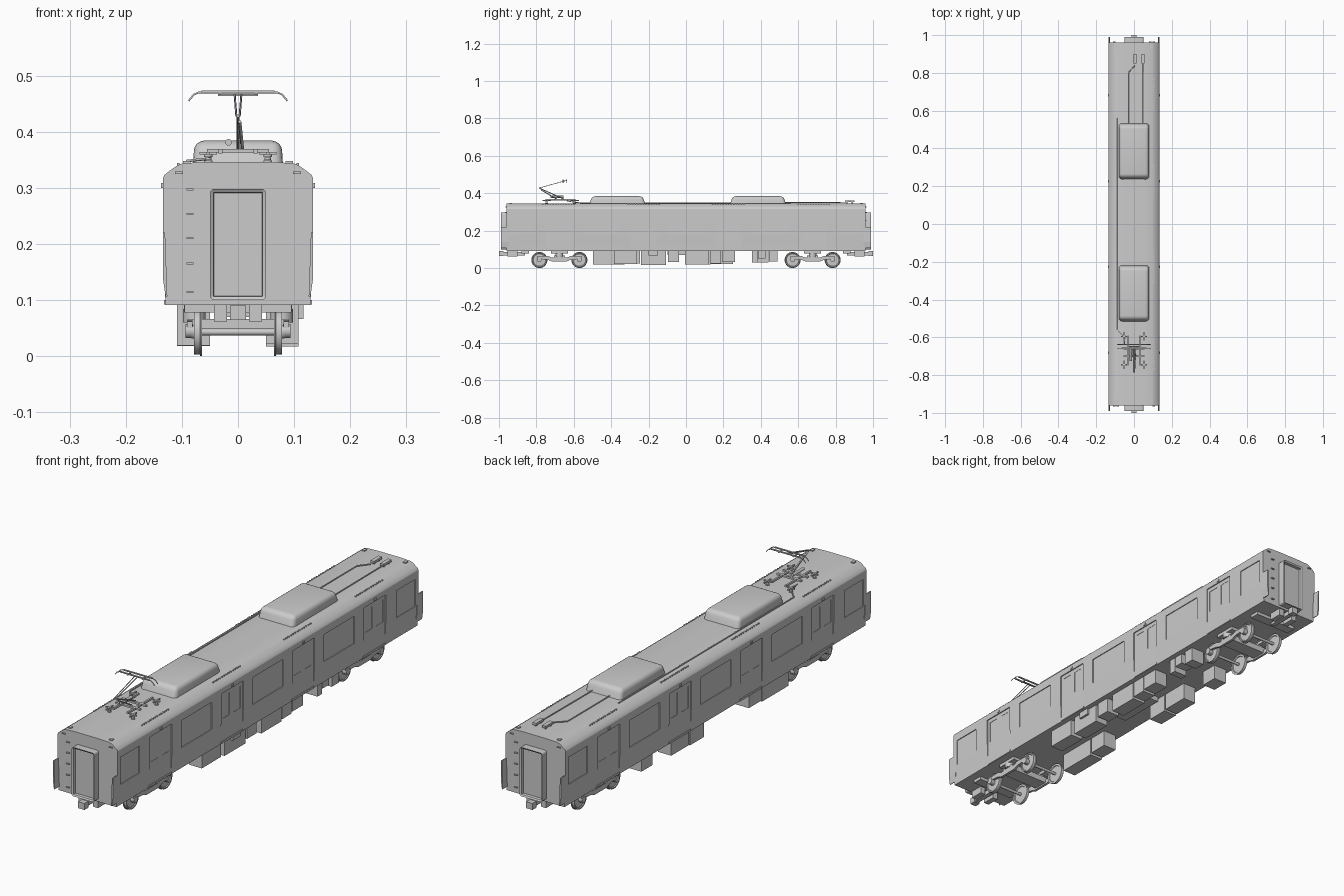
import bpy, bmesh, math
from mathutils import Matrix, Vector

if "Cube" in bpy.data.objects:
    bpy.data.objects.remove(bpy.data.objects["Cube"])


def finish(name, bm, smooth=None):
    bmesh.ops.recalc_face_normals(bm, faces=bm.faces)
    me = bpy.data.meshes.new(name)
    bm.to_mesh(me)
    bm.free()
    ob = bpy.data.objects.new(name, me)
    bpy.context.collection.objects.link(ob)
    if smooth:
        activate(ob)
        bpy.ops.object.shade_smooth_by_angle(angle=math.radians(smooth))
    return ob


def activate(ob):
    bpy.ops.object.select_all(action='DESELECT')
    ob.select_set(True)
    bpy.context.view_layer.objects.active = ob


def add_box(bm, x0, x1, y0, y1, z0, z1):
    size = Vector((abs(x1 - x0), abs(y1 - y0), abs(z1 - z0), 1))
    mat = Matrix.Translation(((x0 + x1) / 2, (y0 + y1) / 2, (z0 + z1) / 2)) @ Matrix.Diagonal(size)
    return bmesh.ops.create_cube(bm, size=1, matrix=mat)['verts']


def boxes(name, items):
    bm = bmesh.new()
    for b in items:
        add_box(bm, *b)
    return finish(name, bm)


def cylinders(name, items, axis='Z', sides=16):
    """items: (x, y, z, radius, length), centred"""
    rot = {'X': Matrix.Rotation(math.pi / 2, 4, 'Y'), 'Y': Matrix.Rotation(math.pi / 2, 4, 'X'),
           'Z': Matrix.Identity(4)}[axis]
    bm = bmesh.new()
    for x, y, z, r, l in items:
        bmesh.ops.create_cone(bm, cap_ends=True, segments=sides, radius1=r, radius2=r, depth=l,
                              matrix=Matrix.Translation((x, y, z)) @ rot)
    return finish(name, bm, 40)


def tubes(name, paths, r):
    cu = bpy.data.curves.new(name, 'CURVE')
    cu.dimensions, cu.bevel_depth, cu.bevel_resolution, cu.use_fill_caps = '3D', r, 1, True
    for path in paths:
        sp = cu.splines.new('POLY')
        sp.points.add(len(path) - 1)
        for p, co in zip(sp.points, path):
            p.co = (*co, 1)
    ob = bpy.data.objects.new(name, cu)
    bpy.context.collection.objects.link(ob)
    activate(ob)
    bpy.ops.object.convert(target='MESH')
    return bpy.context.object


def cut(target, items):
    cutter = boxes('cutter', items)
    mod = target.modifiers.new('cut', 'BOOLEAN')
    mod.operation, mod.object, mod.solver = 'DIFFERENCE', cutter, 'EXACT'
    activate(target)
    bpy.ops.object.modifier_apply(modifier=mod.name)
    bpy.data.objects.remove(cutter)


S = (-1, 1)
DOORS = (-0.682, -0.227, 0.227, 0.682)

# Car body: cross-section extruded along y
half = [(0.129, 0.091), (0.131, 0.13), (0.134, 0.19), (0.134, 0.317), (0.131, 0.323),
        (0.121, 0.331), (0.108, 0.340), (0.098, 0.344), (0.05, 0.346)]
section = half + [(-x, z) for x, z in reversed(half)]
bm = bmesh.new()
f = bm.faces.new([bm.verts.new((x, -0.96, z)) for x, z in section])
ext = bmesh.ops.extrude_face_region(bm, geom=[f])
bmesh.ops.translate(bm, vec=(0, 1.92, 0), verts=[v for v in ext['geom'] if isinstance(v, bmesh.types.BMVert)])
body = finish('car_body', bm)

# Recessed windows and doors, then the panes in each door leaf
windows = [(-0.88, 0.06), (-0.455, 0.097), (0, 0.097), (0.455, 0.097), (0.88, 0.06)]
cut(body, [(s * 0.1305, s * 0.16, y - w, y + w, 0.176, 0.286) for s in S for y, w in windows] +
          [(s * 0.1298, s * 0.16, y - 0.07, y + 0.07, 0.1, 0.296) for s in S for y in DOORS])
cut(body, [(s * 0.1285, s * 0.16, y + t * 0.035 - 0.022, y + t * 0.035 + 0.022, 0.19, 0.28)
           for s in S for y in DOORS for t in S])
activate(body)
bpy.ops.object.shade_smooth_by_angle(angle=math.radians(25))

# Door sills, door lamps and short drip dashes along the roof edge
boxes('door_sills', [(s * 0.126, s * 0.132, y - 0.07, y + 0.07, 0.092, 0.1) for s in S for y in DOORS])
boxes('door_lamps', [(s * 0.132, s * 0.137, y - 0.006, y + 0.006, 0.3, 0.309) for s in S for y in DOORS])
boxes('roof_edge_dashes', [(s * 0.104, s * 0.109, y + k * 0.014 - 0.003, y + k * 0.014 + 0.003, 0.338, 0.344)
                           for s in S for y in DOORS for k in range(-6, 7)])

# Gangway at each end: rounded frame with recessed door
for s, label in ((-1, 'front'), (1, 'rear')):
    bm = bmesh.new()
    add_box(bm, -0.05, 0.05, s * 0.955, s * 0.99, 0.1, 0.298)
    bmesh.ops.bevel(bm, geom=[e for e in bm.edges if abs(e.verts[0].co.y - e.verts[1].co.y) > 0.01],
                    offset=0.008, segments=3, affect='EDGES', profile=0.5)
    bm.normal_update()
    face = max(bm.faces, key=lambda f: f.calc_center_median().y * s)
    bmesh.ops.inset_region(bm, faces=[face], thickness=0.006)
    bmesh.ops.translate(bm, vec=(0, -s * 0.004, 0), verts=face.verts)
    bmesh.ops.inset_region(bm, faces=[face], thickness=0.001)
    bmesh.ops.translate(bm, vec=(0, -s * 0.012, 0), verts=face.verts)
    finish(label + '_gangway', bm, 40)

# Side fins at the body corners, tapered toward the foot
bm = bmesh.new()
for sx in S:
    for sy in S:
        pts = [(0.134, 0.22), (0.130, 0.22), (0.126, 0.106), (0.129, 0.106), (0.134, 0.14)]
        f = bm.faces.new([bm.verts.new((sx * x, sy * 0.95, z)) for x, z in pts])
        ext = bmesh.ops.extrude_face_region(bm, geom=[f])
        bmesh.ops.translate(bm, vec=(0, sy * 0.04, 0),
                            verts=[v for v in ext['geom'] if isinstance(v, bmesh.types.BMVert)])
finish('corner_fins', bm)

# Climbing steps on the ends and grab bars on the roof corners
boxes('end_steps', [(-0.092 * -s, -0.079 * -s, s * 0.958, s * 0.967, z - 0.0015, z + 0.0015)
                    for s in S for z in (0.115, 0.165, 0.21, 0.254, 0.297)])
boxes('roof_grabs', [(t * 0.098, t * 0.112, s * 0.935, s * 0.965, 0.325, 0.329) for s in S for t in S])
boxes('roof_corner_steps', [(t * 0.085, t * 0.098, s * 0.93, s * 0.945, 0.343, 0.348) for s in S for t in S])

# Air conditioners
for y, label in ((-0.367, 'front'), (0.385, 'rear')):
    bm = bmesh.new()
    vs = add_box(bm, -0.08, 0.08, y - 0.149, y + 0.149, 0.343, 0.384)
    for v in vs:
        if v.co.z > 0.36:
            v.co.y = y + (v.co.y - y) * 0.91
            v.co.x *= 0.97
    bmesh.ops.bevel(bm, geom=[e for e in bm.edges if min(v.co.z for v in e.verts) > 0.36 or
                              abs(e.verts[0].co.z - e.verts[1].co.z) > 0.03],
                    offset=0.017, segments=4, affect='EDGES', profile=0.5)
    finish(label + '_air_conditioner', bm, 30)

# Roof conduits and the fuse boxes at the rear
tubes('roof_conduits', [[(-0.09, -0.56, 0.348), (-0.09, 0.56, 0.348)],
                        [(-0.03, 0.53, 0.35), (-0.03, 0.8, 0.35), (0.005, 0.84, 0.352)],
                        [(0.048, 0.5, 0.35), (0.048, 0.86, 0.352)],
                        [(-0.09, -0.56, 0.348), (-0.05, -0.6, 0.352), (-0.05, -0.64, 0.36)]], 0.0025)
boxes('fuse_boxes', [(x - 0.008, x + 0.008, 0.85, 0.9, 0.352, 0.361) for x in (0.005, 0.048)] +
      [(x - 0.004, x + 0.004, y - 0.004, y + 0.004, 0.343, 0.353) for x in (0.005, 0.048) for y in (0.86, 0.89)])

# Pantograph: insulators, base frame, folding arms, contact head
feet = [(x, y) for x in (-0.053, 0.053) for y in (-0.595, -0.745)]
cylinders('pantograph_insulators', [(x, y, z, r, 0.004) for x, y in feet
                                    for z, r in ((0.347, 0.008), (0.352, 0.006), (0.357, 0.008))], sides=10)
boxes('pantograph_base', [(x - 0.016, x + 0.016, y - 0.003, y + 0.003, 0.359, 0.364) for x, y in feet] +
      [(x - 0.003, x + 0.003, y - 0.022, y + 0.022, 0.359, 0.364) for x, y in feet] +
      [(s * 0.028, s * 0.035, -0.75, -0.59, 0.361, 0.369) for s in S] +
      [(-0.055, 0.055, y - 0.005, y + 0.005, 0.362, 0.369) for y in (-0.66, -0.70)])
cylinders('pantograph_drive', [(-0.017, -0.69, 0.381, 0.006, 0.07)], 'Y', 12)
tubes('pantograph_lower_arm', [[(0, -0.655, 0.37), (0, -0.786, 0.428)],
                               [(0.008, -0.69, 0.368), (0.003, -0.775, 0.418)]], 0.003)
tubes('pantograph_upper_arm', [[(s * 0.003, -0.786, 0.428), (s * 0.006, -0.648, 0.466)] for s in S], 0.0018)
head = [(-0.088, 0.455), (-0.079, 0.466), (-0.07, 0.47), (0.07, 0.47), (0.079, 0.466), (0.088, 0.455)]
tubes('pantograph_head', [[(x, y, z) for x, z in head] for y in (-0.658, -0.638)], 0.0018)
boxes('pantograph_strips', [(-0.065, 0.065, y - 0.003, y + 0.003, 0.469, 0.473) for y in (-0.658, -0.638)] +
      [(s * 0.03, s * 0.034, -0.66, -0.636, 0.465, 0.469) for s in S] + [(-0.036, 0.036, -0.65, -0.646, 0.464, 0.467)])

# Couplers and end underframe
boxes('couplers', [b for s in S for b in (
    (-0.009, 0.009, s * 0.86, s * 0.985, 0.068, 0.086),
    (-0.014, 0.014, s * 0.975, s * 1.0, 0.064, 0.090),
    (-0.02, -0.043, s * 0.90, s * 0.955, 0.062, 0.092),
    (0.02, 0.043, s * 0.90, s * 0.955, 0.062, 0.092),
    (-0.095, 0.095, s * 0.84, s * 0.88, 0.078, 0.092))])

# Bogies: lathed wheels, axles, side frames, bolsters, springs
wheel = [(0.0, 0.012), (0.012, 0.012), (0.012, 0.005), (0.033, 0.004), (0.035, 0.007), (0.040, 0.007),
         (0.0405, -0.003), (0.043, -0.004), (0.043, -0.007), (0.035, -0.007), (0.033, -0.004), (0.0, -0.004)]
axles = [b + o for b in (-0.677, 0.677) for o in (-0.107, 0.107)]
bm = bmesh.new()
for y in axles:
    for s in S:
        ring = [bm.verts.new((s * (0.071 + x), y, 0.043 + r)) for r, x in wheel]
        edges = [bm.edges.new(p) for p in zip(ring, ring[1:])]
        bmesh.ops.spin(bm, geom=ring + edges, cent=(0, y, 0.043), axis=(1, 0, 0), angle=math.tau,
                       steps=28, use_duplicate=False)
bmesh.ops.remove_doubles(bm, verts=bm.verts, dist=0.0001)
finish('wheels', bm, 35)
cylinders('axles', [(0, y, 0.043, 0.006, 0.14) for y in axles], 'X', 12)
cylinders('axle_boxes', [(s * 0.087, y, 0.045, 0.013, 0.014) for y in axles for s in S], 'X', 14)
bm = bmesh.new()
frame = [(-0.12, 0.05), (-0.12, 0.062), (-0.06, 0.064), (-0.04, 0.056), (0.04, 0.056), (0.06, 0.064),
         (0.12, 0.062), (0.12, 0.05), (0.06, 0.044), (0.04, 0.036), (-0.04, 0.036), (-0.06, 0.044)]
for b in (-0.677, 0.677):
    for s in S:
        f = bm.faces.new([bm.verts.new((s * 0.081, b + y, z)) for y, z in frame])
        ext = bmesh.ops.extrude_face_region(bm, geom=[f])
        bmesh.ops.translate(bm, vec=(s * 0.01, 0, 0), verts=[v for v in ext['geom'] if isinstance(v, bmesh.types.BMVert)])
finish('bogie_side_frames', bm)
boxes('bogie_bolsters', [(-0.09, 0.09, b - 0.03, b + 0.03, 0.042, 0.066) for b in (-0.677, 0.677)] +
      [(s * 0.065, s * 0.096, b - 0.045, b + 0.045, 0.078, 0.092) for b in (-0.677, 0.677) for s in S])
cylinders('air_springs', [(s * 0.078, b, 0.072, 0.02, 0.024) for b in (-0.677, 0.677) for s in S])

# Underfloor equipment: y range, bottom height
right = [(-0.385, -0.262, 0.022), (-0.24, -0.107, 0.017), (-0.096, -0.037, 0.031), (-0.005, 0.124, 0.018),
         (0.128, 0.187, 0.025), (0.192, 0.262, 0.031), (0.353, 0.382, 0.03), (0.386, 0.425, 0.05), (0.444, 0.49, 0.035)]
left = [(-0.497, -0.33, 0.019), (-0.325, -0.245, 0.025), (0.04, 0.13, 0.018), (0.135, 0.25, 0.022), (0.37, 0.44, 0.03)]
boxes('right_equipment', [(0.05, 0.108, a, b, z, 0.093) for a, b, z in right])
boxes('left_equipment', [(-0.109, -0.05, a, b, z, 0.093) for a, b, z in left])
boxes('equipment_hangers', [(0.108, 0.117, -0.2, -0.15, 0.066, 0.093), (-0.04, 0.04, -0.1, 0.1, 0.07, 0.093)])
